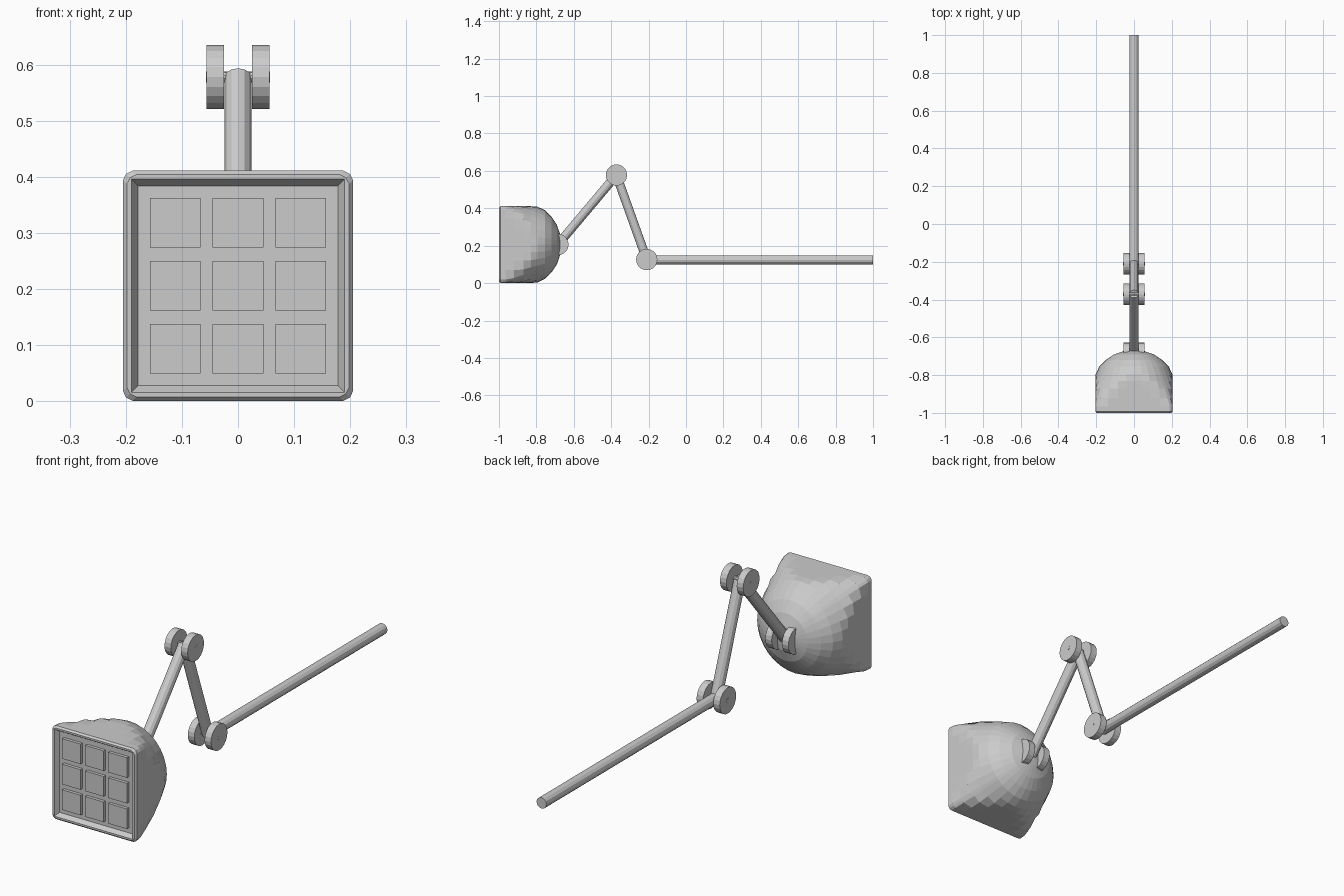
import bpy, bmesh, math
from mathutils import Vector

if "Cube" in bpy.data.objects:
    bpy.data.objects.remove(bpy.data.objects["Cube"])

CZ = 0.206  # height of the head's centre


def finish(name, bm):
    bmesh.ops.recalc_face_normals(bm, faces=bm.faces)
    me = bpy.data.meshes.new(name)
    bm.to_mesh(me)
    bm.free()
    ob = bpy.data.objects.new(name, me)
    bpy.context.collection.objects.link(ob)
    return ob


def rod(name, a, b, radius, sides):
    a, b = Vector(a), Vector(b)
    bm = bmesh.new()
    bmesh.ops.create_cone(bm, cap_ends=True, segments=sides, radius1=radius,
                          radius2=radius, depth=(b - a).length)
    ob = finish(name, bm)
    ob.location = (a + b) / 2
    ob.rotation_euler = (b - a).to_track_quat('Z', 'Y').to_euler()
    return ob


# Head: circular sections clipped by a square, with a bevelled recessed front
quarter = [0, 11.25, 22.5, 33.75, 42.5, 45, 47.5, 56.25, 67.5, 78.75]
angles = [math.radians(q + 90 * k) for k in range(4) for q in quarter]
HALF = 0.205
sections = [  # y, square half width, clipping radius
    (-0.98, 0.178, 1), (-1.0, 0.19, 1), (-1.0, 0.198, 0.272),
    (-0.992, HALF, 0.282), (-0.965, HALF, 0.28), (-0.92, HALF, 0.264),
    (-0.87, HALF, 0.24), (-0.83, HALF, 0.219), (-0.795, HALF, 0.203),
    (-0.755, HALF, 0.184), (-0.72, HALF, 0.15), (-0.69, HALF, 0.105),
    (-0.672, HALF, 0.052)]
bm = bmesh.new()
rings = []
for y, half, radius in sections:
    ring = []
    for t in angles:
        c, s = math.cos(t), math.sin(t)
        r = min(radius, half / max(abs(c), abs(s)))
        ring.append(bm.verts.new((r * c, y, CZ + r * s)))
    rings.append(ring)
n = len(angles)
for r0, r1 in zip(rings, rings[1:]):
    for i in range(n):
        j = (i + 1) % n
        bm.faces.new((r0[i], r0[j], r1[j], r1[i]))
bm.faces.new(rings[0])
tip = bm.verts.new((0, -0.666, CZ))
for i in range(n):
    bm.faces.new((rings[-1][i], rings[-1][(i + 1) % n], tip))
finish("lamp_head", bm)

# Grid of light blocks on the recessed panel
for row in range(3):
    for col in range(3):
        bm = bmesh.new()
        bmesh.ops.create_cube(bm, size=1)
        for v in bm.verts:
            v.co.x *= 0.09
            v.co.y *= 0.025
            v.co.z *= 0.088
        ob = finish(f"light_block_{row}_{col}", bm)
        ob.location = ((col - 1) * 0.112, -0.981, CZ + (row - 1) * 0.112)

# Arms between the pivots
head_pivot = (0, -0.685, CZ)
elbow = (0, -0.372, 0.578)
base_pivot = (0, -0.21, 0.126)
rod("upper_arm", head_pivot, elbow, 0.024, 12)
rod("lower_arm", elbow, base_pivot, 0.024, 12)
rod("long_pole", (0, -0.21, 0.124), (0, 1, 0.124), 0.024, 12)

# Paired hinge discs with a thin pin through each pivot
for label, (x, y, z) in (("head", head_pivot), ("elbow", elbow), ("base", base_pivot)):
    for side, sx in (("left", -1), ("right", 1)):
        rod(f"{label}_hinge_disc_{side}", (sx * 0.025, y, z), (sx * 0.056, y, z), 0.057, 20)
    rod(f"{label}_hinge_pin", (-0.057, y, z), (0.057, y, z), 0.01, 10)
